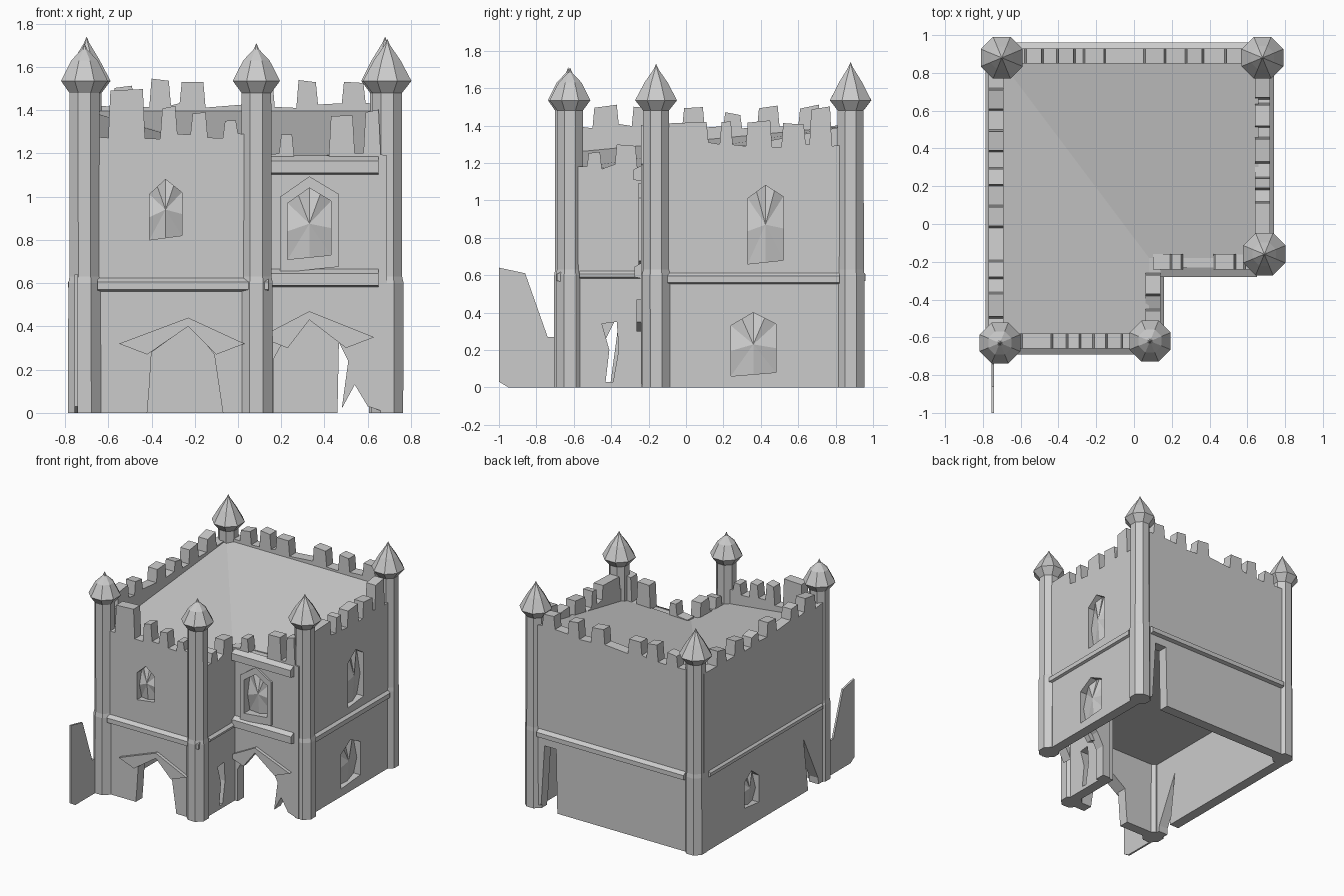
import bpy, bmesh, math, random

if "Cube" in bpy.data.objects:
    bpy.data.objects.remove(bpy.data.objects["Cube"])

random.seed(4)

# wall planes: running axis, outer coordinate, inward direction
FRONT, PORCH = ('x', -.66, 1), ('x', -.24, 1)
BACK, LEFT = ('x', .93, -1), ('y', -.77, 1)
RIGHT, INNER = ('y', .72, -1), ('y', .14, -1)


def finish(name, bm):
    bmesh.ops.recalc_face_normals(bm, faces=bm.faces)
    me = bpy.data.meshes.new(name)
    bm.to_mesh(me)
    bm.free()
    ob = bpy.data.objects.new(name, me)
    bpy.context.collection.objects.link(ob)
    return ob


def place(wall, u, d, z):
    axis, c, s = wall
    return (u, c + s * d, z) if axis == 'x' else (c + s * d, u, z)


def prism(name, wall, pts, d0, d1):
    """Outline drawn on a wall plane, extruded from depth d0 to d1."""
    bm = bmesh.new()
    a = [bm.verts.new(place(wall, u, d0, z)) for u, z in pts]
    b = [bm.verts.new(place(wall, u, d1, z)) for u, z in pts]
    bm.faces.new(a)
    bm.faces.new(b[::-1])
    for i in range(len(pts)):
        j = (i + 1) % len(pts)
        bm.faces.new((a[j], a[i], b[i], b[j]))
    return finish(name, bm)


def cut(ob, wall, pts, d0, d1):
    cutter = prism('cutter', wall, pts, d0, d1)
    cutter.hide_render = True
    m = ob.modifiers.new('cut', 'BOOLEAN')
    m.operation, m.solver, m.object = 'DIFFERENCE', 'EXACT', cutter
    bpy.context.view_layer.objects.active = ob
    bpy.ops.object.modifier_apply(modifier=m.name)
    bpy.data.objects.remove(cutter)


def battlement(base, merlons):
    """Top edge of a wall with tapering, slightly uneven merlons."""
    pts = []
    for u0, u1, z in merlons:
        r = lambda k: random.uniform(-k, k)
        pts += [(u0, base + r(.015)), (u0 + .01, z + r(.012)),
                (u1 - .01, z + r(.012)), (u1, base + r(.015))]
    return pts


def wall(name, plane, u0, u1, base, merlons, bottom=()):
    pts = [(u0, 0), (u0, base)] + battlement(base, merlons) + [(u1, base), (u1, 0)]
    return prism(name, plane, pts + list(bottom), 0, .08)


def grow(pts, k):
    cu = sum(p[0] for p in pts) / len(pts)
    cz = sum(p[1] for p in pts) / len(pts)
    return [(cu + (u - cu) * k, cz + (z - cz) * k) for u, z in pts]


def window(name, ob, plane, u0, u1, z0, z1, rim=0):
    """Pointed recess with a faceted broken pane and an optional raised rim."""
    w = u1 - u0
    pts = [(u0, z0), (u0, z1 - .07), (u0 + w * .5, z1), (u1, z1 - .06), (u1, z0 + .02)]
    parts = [ob]
    if rim:
        parts.append(prism(name + '_frame', plane, grow(pts, rim), -.015, .01))
    for o in parts:
        cut(o, plane, pts, -.1, .06)
    bm = bmesh.new()
    ring = []
    for i, (u, z) in enumerate(pts):
        v, t = pts[(i + 1) % len(pts)]
        ring += [bm.verts.new(place(plane, u, .058, z)),
                 bm.verts.new(place(plane, (u + v) / 2, .03, (z + t) / 2))]
    mid = bm.verts.new(place(plane, u0 + w * .5, .015, (z0 + z1) / 2))
    for i in range(len(ring)):
        bm.faces.new((ring[i], ring[(i + 1) % len(ring)], mid))
    finish(name + '_pane', bm)


def course(name, plane, u0, u1, z0, z1, out=.03):
    """Projecting string course with a sloped top."""
    prof = [(.01, z0), (-out, z0 + .01), (-out, z1 - .025), (.01, z1)]
    bm = bmesh.new()
    ends = [[bm.verts.new(place(plane, u, d, z)) for d, z in prof] for u in (u0, u1)]
    bm.faces.new(ends[0])
    bm.faces.new(ends[1][::-1])
    for i in range(4):
        j = (i + 1) % 4
        bm.faces.new((ends[0][i], ends[0][j], ends[1][j], ends[1][i]))
    finish(name, bm)


# curtain walls
front_arch = [(-.07, 0), (-.11, .27), (-.22, .41), (-.4, .28), (-.41, .12), (-.42, 0)]
front = wall('front_wall', FRONT, -.7, .08, 1.28,
             [(-.6, -.43, 1.5), (-.36, -.28, 1.41), (-.22, -.14, 1.39), (-.07, 0, 1.36)],
             front_arch)
porch_arch = [(.6, .03), (.54, .13), (.48, .02), (.51, .24), (.45, .36), (.33, .44),
              (.22, .35), (.165, .25), (.165, 0)]
porch = wall('recessed_front_wall', PORCH, .1, .69, 1.19,
             [(.19, .26, 1.28), (.42, .54, 1.37), (.58, .66, 1.4)], porch_arch)
inner = wall('inner_side_wall', INNER, -.62, -.17, 1.18,
             [(-.53, -.45, 1.26), (-.38, -.26, 1.29)])
right = wall('right_wall', RIGHT, -.16, .88, 1.3,
             [(-.1, .12, 1.41), (.18, .25, 1.42), (.32, .46, 1.42),
              (.51, .64, 1.41), (.66, .78, 1.49)])
back = wall('back_wall', BACK, -.7, .69, 1.42,
            [(-.58, -.48, 1.51), (-.41, -.31, 1.54), (-.27, -.15, 1.54), (.05, .17, 1.54),
             (.27, .37, 1.54), (.48, .59, 1.52)],
            [(.6, .03), (.57, .5), (.47, .5), (.46, 0)])
left = wall('left_wall', LEFT, -.62, .88, 1.4,
            [(-.5, -.36, 1.5), (-.29, -.19, 1.49), (-.02, .1, 1.5), (.2, .3, 1.46),
             (.38, .5, 1.5), (.6, .72, 1.5)])

# windows and broken openings
window('front_window', front, FRONT, -.41, -.26, .8, 1.08)
window('recessed_window', porch, PORCH, .23, .43, .71, 1.04, 1.35)
window('right_window', right, RIGHT, .33, .52, .66, 1.08)
cut(inner, INNER, [(-.43, .03), (-.41, .2), (-.45, .34), (-.37, .35), (-.36, .2), (-.39, .03)], -.1, .2)
window('lower_right_opening', right, RIGHT, .24, .48, .06, .4)
cut(right, RIGHT, [(.33, .14), (.31, .2), (.37, .19), (.38, .14)], -.1, .2)
window('lower_left_opening', left, LEFT, .2, .38, .14, .42)
cut(left, LEFT, [(-.42, -.1), (-.35, .42), (-.53, .05), (-.54, -.1)], -.1, .2)

# string courses between storeys
course('front_course', FRONT, -.65, .14, .56, .63)
course('recessed_course', PORCH, .14, .65, .58, .67, .035)
course('recessed_hood', PORCH, .14, .65, 1.1, 1.19, .04)
course('inner_course', INNER, -.57, -.22, .58, .63, .02)
course('right_course', RIGHT, -.1, .82, .55, .62, .02)
course('back_course', BACK, -.65, .62, .56, .63, .03)
course('left_course', LEFT, -.57, .82, .57, .63, .015)


# gabled arch mouldings
def moulding(name, plane, a, b, mid, spring, apex):
    prism(name, plane, [(a, spring), (a - .13, spring + .05), (mid, apex + .04),
                        (b + .13, spring + .05), (b, spring), (mid, apex)], -.025, .02)


moulding('front_arch_moulding', FRONT, -.42, -.1, -.23, .27, .4)
moulding('recessed_arch_moulding', PORCH, .23, .5, .33, .3, .43)

# upper storey core: flat ceiling below, creased sloping roof above
plan = [(-.71, .87, 1.4), (-.71, -.6, 1.26), (.08, -.6, 1.17), (.08, -.18, 1.18),
        (.66, -.18, 1.2), (.66, .87, 1.4)]
bm = bmesh.new()
low = [bm.verts.new((x, y, .58)) for x, y, z in plan]
top = [bm.verts.new(p) for p in plan]
bm.faces.new(low)
bm.faces.new([top[i] for i in (0, 1, 2, 3)])
bm.faces.new([top[i] for i in (0, 3, 4, 5)])
for i in range(6):
    j = (i + 1) % 6
    bm.faces.new((low[i], low[j], top[j], top[i]))
finish('roof_and_ceiling', bm)


# corner towers: faceted shaft, flared eave and pointed cap
def tower(name, x, y, apex):
    bm = bmesh.new()
    n = 8
    prof = [(.08, 0), (.08, .6), (.075, .63), (.075, 1.48), (.118, 1.535), (.066, 1.63), (.014, apex - .03)]
    rings = []
    for r, z in prof:
        k = r * random.uniform(.99, 1.03)
        rings.append([bm.verts.new((x + k * math.cos((i + .5) * math.tau / n),
                                    y + k * math.sin((i + .5) * math.tau / n), z)) for i in range(n)])
    bm.faces.new(rings[0][::-1])
    for a, b in zip(rings, rings[1:]):
        for i in range(n):
            j = (i + 1) % n
            bm.faces.new((a[i], a[j], b[j], b[i]))
    tip = bm.verts.new((x, y, apex))
    for i in range(n):
        bm.faces.new((rings[-1][i], rings[-1][(i + 1) % n], tip))
    finish(name, bm)


for name, x, y, apex in [('back_left_tower', -.70, .88, 1.74), ('back_right_tower', .68, .88, 1.74),
                         ('front_left_tower', -.71, -.63, 1.71), ('front_middle_tower', .085, -.62, 1.71),
                         ('right_front_tower', .69, -.16, 1.73)]:
    tower(name, x, y, apex)

# ruined wall fin at the front left corner
prism('broken_wall_fin', ('y', -.755, 1),
      [(-1, .03), (-1, .64), (-.86, .61), (-.74, .27), (-.7, .27), (-.7, 0), (-.95, 0)], 0, .015)
